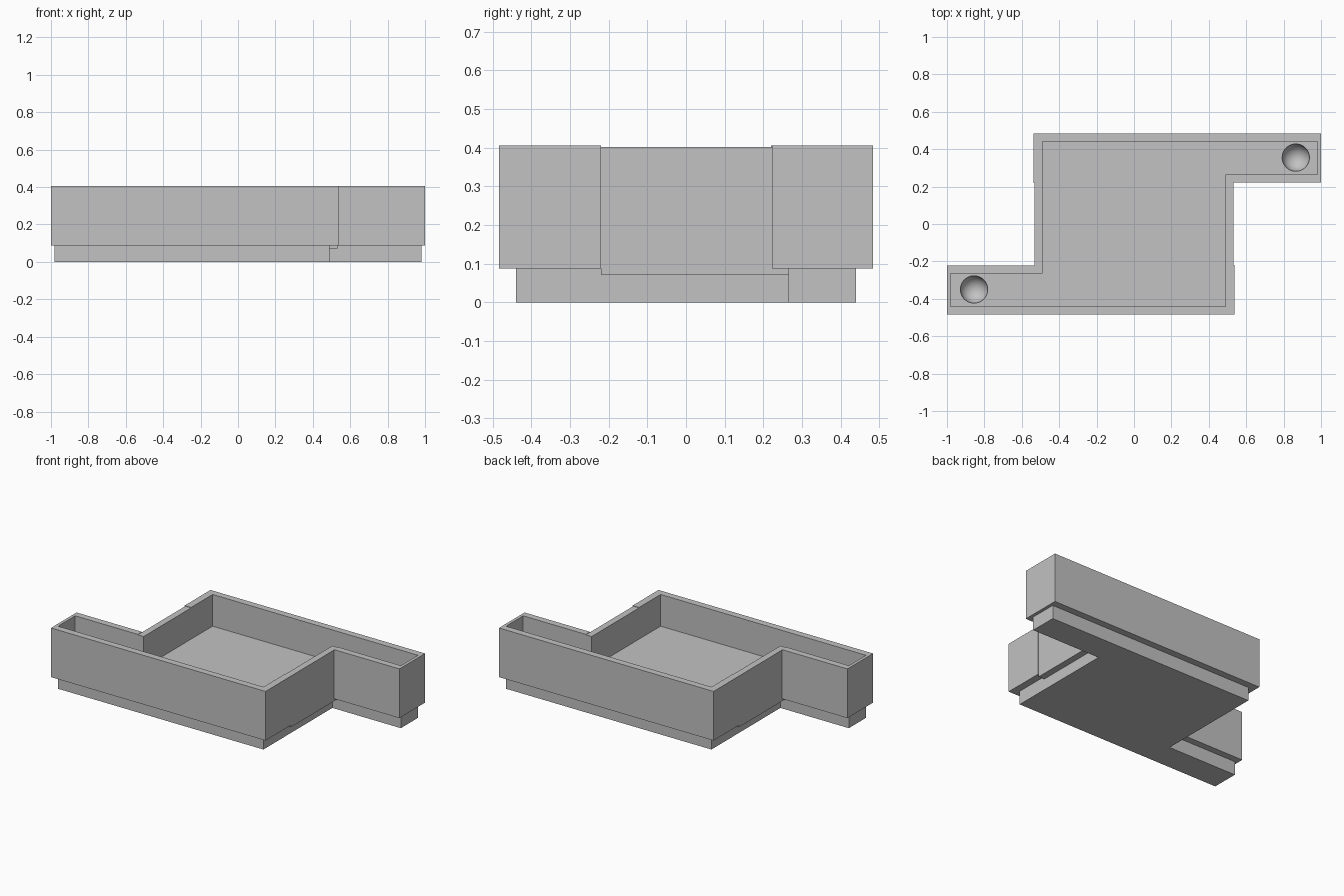
import bpy
import bmesh
import math

if "Cube" in bpy.data.objects:
    bpy.data.objects.remove(bpy.data.objects["Cube"], do_unlink=True)

GREY = (0.54, 0.54, 0.54, 1)
mat = bpy.data.materials.new("plain grey")
mat.use_nodes = True
mat.diffuse_color = GREY
mat.node_tree.nodes["Principled BSDF"].inputs["Base Color"].default_value = GREY


def half_turn(points):
    return [(-x, -y) for x, y in points]


def prism(name, outline, bottom, top):
    """Extrude a flat outline between two heights."""
    bm = bmesh.new()
    face = bm.faces.new([bm.verts.new((x, y, bottom)) for x, y in outline])
    grown = bmesh.ops.extrude_face_region(bm, geom=[face])["geom"]
    verts = [g for g in grown if isinstance(g, bmesh.types.BMVert)]
    bmesh.ops.translate(bm, verts=verts, vec=(0, 0, top - bottom))
    bmesh.ops.recalc_face_normals(bm, faces=bm.faces)
    mesh = bpy.data.meshes.new(name)
    bm.to_mesh(mesh)
    bm.free()
    mesh.materials.append(mat)
    obj = bpy.data.objects.new(name, mesh)
    bpy.context.collection.objects.link(obj)
    return obj


# Solid base: a Z-shaped slab whose top is the tray floor
FLOOR = 0.20
half = [(-0.49, -0.265), (-0.98, -0.265), (-0.98, -0.44), (0.49, -0.44)]
base = prism("base", half + half_turn(half), 0, FLOOR)

# Round dimples sunk in the floor at the end of each arm
for x, y in ((-0.855, -0.35), (0.865, 0.355)):
    bpy.ops.mesh.primitive_uv_sphere_add(segments=48, ring_count=24, radius=0.073,
                                         location=(x, y, FLOOR))
    cutter = bpy.context.object
    cutter.hide_render = True
    cutter.data.materials.append(mat)
    cut = base.modifiers.new("dimple", "BOOLEAN")
    cut.operation = "DIFFERENCE"
    cut.solver = "EXACT"
    cut.object = cutter
    bpy.context.view_layer.objects.active = base
    bpy.ops.object.modifier_apply(modifier=cut.name)
    bpy.data.objects.remove(cutter, do_unlink=True)

bpy.ops.object.select_all(action="DESELECT")
base.select_set(True)
bpy.context.view_layer.objects.active = base
bpy.ops.object.shade_smooth_by_angle(angle=math.radians(30))

# Overhanging walls: a hooked wall round each arm and a lower side wall
outer = [(0.536, -0.22), (0.536, -0.484), (-1, -0.484), (-1, -0.222), (-0.532, -0.222)]
inner = [(-0.532, -0.265), (-0.98, -0.265), (-0.98, -0.44), (0.49, -0.44), (0.49, -0.22)]
side = [(-0.532, -0.265), (-0.49, -0.265), (-0.49, 0.22), (-0.532, 0.22)]

prism("front_wall", outer + inner, 0.087, 0.405)
prism("back_wall", half_turn(outer + inner), 0.087, 0.405)
prism("right_side_wall", side, 0.071, 0.402)
prism("left_side_wall", half_turn(side), 0.071, 0.402)
